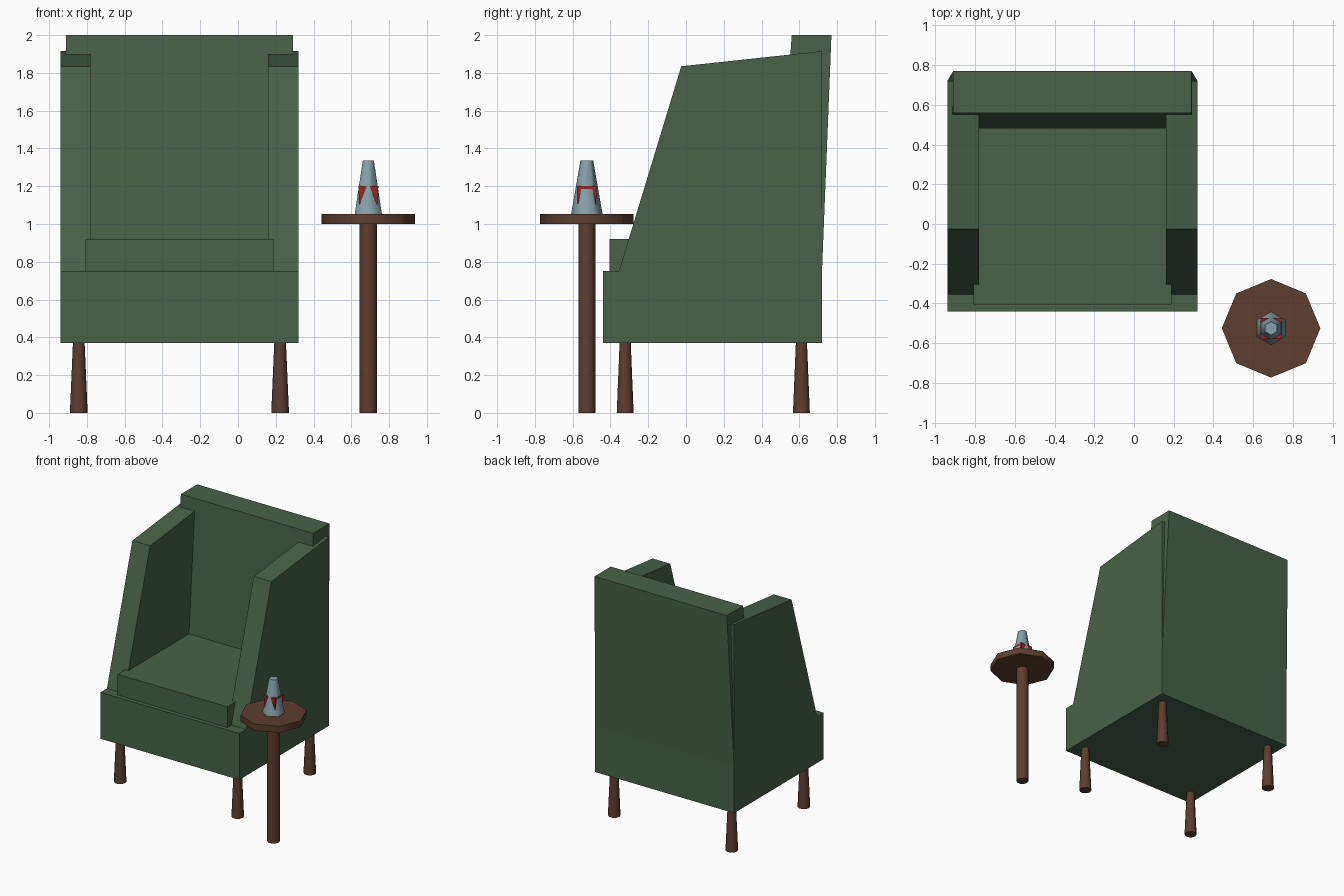
import bpy, bmesh, math

if "Cube" in bpy.data.objects:
    bpy.data.objects.remove(bpy.data.objects["Cube"], do_unlink=True)


def material(name, rgb):
    m = bpy.data.materials.new(name)
    m.use_nodes = True
    m.diffuse_color = (*rgb, 1)
    m.node_tree.nodes["Principled BSDF"].inputs["Base Color"].default_value = (*rgb, 1)
    return m


green = material("green_upholstery", (0.066, 0.12, 0.068))
brown = material("brown_wood", (0.11, 0.047, 0.03))
blue = material("pale_blue_glass", (0.25, 0.36, 0.41))
red = material("red_wax", (0.30, 0.021, 0.021))


def loft(name, lower, upper, mat, smooth=False):
    """Solid between two matching rings of points."""
    bm = bmesh.new()
    a = [bm.verts.new(p) for p in lower]
    b = [bm.verts.new(p) for p in upper]
    n = len(a)
    bm.faces.new(a)
    bm.faces.new(b)
    for i in range(n):
        j = (i + 1) % n
        bm.faces.new((a[i], a[j], b[j], b[i]))
    bmesh.ops.recalc_face_normals(bm, faces=bm.faces)
    mesh = bpy.data.meshes.new(name)
    bm.to_mesh(mesh)
    bm.free()
    mesh.materials.append(mat)
    ob = bpy.data.objects.new(name, mesh)
    bpy.context.collection.objects.link(ob)
    if smooth:
        bpy.ops.object.select_all(action="DESELECT")
        ob.select_set(True)
        bpy.context.view_layer.objects.active = ob
        bpy.ops.object.shade_smooth_by_angle(angle=math.radians(65))
    return ob


def rect(cx, half, y0, y1, z):
    return [(cx - half, y0, z), (cx + half, y0, z), (cx + half, y1, z), (cx - half, y1, z)]


def ring(x, y, z, r, sides, start=0.0):
    angles = [math.radians(start) + math.tau * i / sides for i in range(sides)]
    return [(x + r * math.cos(t), y + r * math.sin(t), z) for t in angles]


# Armchair body
CX = -0.31
loft("seat_base", rect(CX, 0.63, -0.44, 0.72, 0.37), rect(CX, 0.63, -0.44, 0.72, 0.75), green)
loft("seat_cushion", rect(CX, 0.498, -0.405, 0.5, 0.75), rect(CX, 0.498, -0.405, 0.5, 0.92), green)
loft("backrest", rect(CX, 0.63, 0.467, 0.72, 0.75), rect(CX, 0.60, 0.56, 0.77, 2.0), green)

# Wings and legs, mirrored about the chair centre
wing = [(-0.355, 0.75), (0.72, 0.75), (0.72, 1.915), (-0.025, 1.835)]
for side, s in (("right", -1), ("left", 1)):
    loft(side + "_wing", [(CX + s * 0.47, y, z) for y, z in wing],
         [(CX + s * 0.63, y, z) for y, z in wing], green)
    for end, y in (("front", -0.322), ("back", 0.611)):
        x = CX + s * 0.533
        loft(f"{end}_{side}_leg", ring(x, y, 0, 0.047, 10),
             ring(x, y, 0.37, 0.031, 10), brown, True)

# Side table
TX, TY = 0.69, -0.525
loft("table_pole", ring(TX, TY, 0, 0.047, 10), ring(TX, TY, 1.0, 0.047, 10), brown, True)
loft("table_top", ring(TX, TY, 1.0, 0.248, 8), ring(TX, TY, 1.053, 0.248, 8), brown, True)

# Lamp with red block poking through its six sides
loft("lamp_body", ring(TX, TY, 1.053, 0.083, 6, 30), ring(TX, TY, 1.335, 0.034, 6, 30), blue, True)
loft("lamp_red_core", rect(TX, 0.046, TY - 0.046, TY + 0.046, 1.07),
     rect(TX, 0.053, TY - 0.053, TY + 0.053, 1.2), red)
